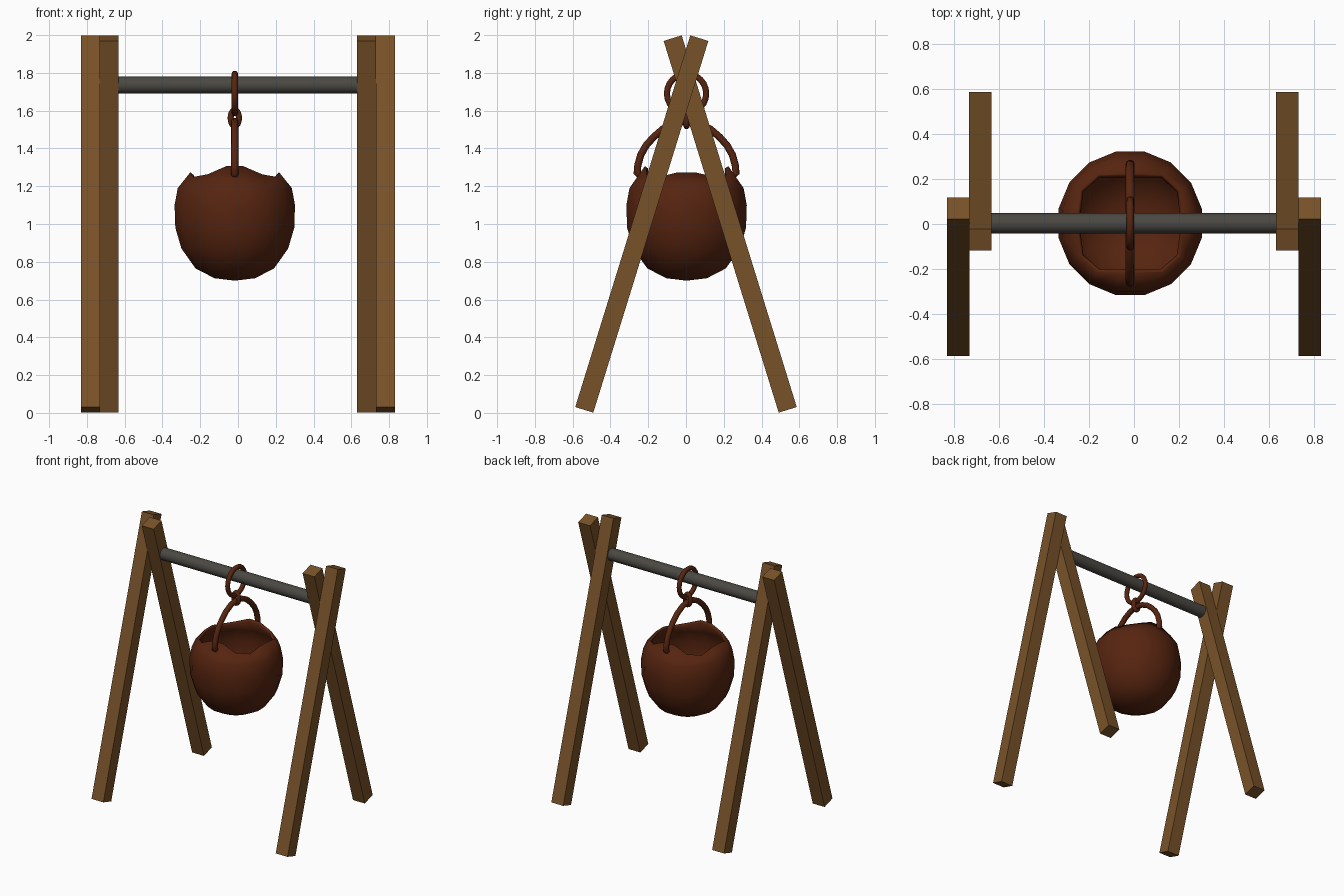
import bpy, bmesh, math
from mathutils import Matrix, Vector

if "Cube" in bpy.data.objects:
    bpy.data.objects.remove(bpy.data.objects["Cube"])


def material(name, rgb):
    m = bpy.data.materials.new(name)
    m.diffuse_color = (*rgb, 1)
    m.use_nodes = True
    m.node_tree.nodes["Principled BSDF"].inputs["Base Color"].default_value = m.diffuse_color
    return m


WOOD = material("brown wood", (0.19, 0.085, 0.022))
RUST = material("rusty iron", (0.095, 0.018, 0.005))
STEEL = material("dark grey metal", (0.07, 0.065, 0.055))


def finish(name, bm, mat, smooth=None):
    bmesh.ops.recalc_face_normals(bm, faces=bm.faces)
    me = bpy.data.meshes.new(name)
    bm.to_mesh(me)
    bm.free()
    me.materials.append(mat)
    ob = bpy.data.objects.new(name, me)
    bpy.context.collection.objects.link(ob)
    if smooth:
        bpy.ops.object.select_all(action='DESELECT')
        ob.select_set(True)
        bpy.context.view_layer.objects.active = ob
        bpy.ops.object.shade_smooth_by_angle(angle=math.radians(smooth))
    return ob


def tube(name, path, radius, mat, side, closed=False, n=10):
    """Sweep a circle along a planar path; side is the plane's normal."""
    bm = bmesh.new()
    side = Vector(side)
    pts = [Vector(p) for p in path]
    rings = []
    for i, p in enumerate(pts):
        a = pts[i - 1] if closed or i else p
        b = pts[(i + 1) % len(pts)] if closed or i < len(pts) - 1 else p
        out = (b - a).normalized().cross(side)
        rings.append([bm.verts.new(p + radius * (math.cos(2 * math.pi * k / n) * side
                                                 + math.sin(2 * math.pi * k / n) * out))
                      for k in range(n)])
    for i in range(len(rings) - (0 if closed else 1)):
        r, s = rings[i], rings[(i + 1) % len(rings)]
        for k in range(n):
            bm.faces.new((r[k], r[(k + 1) % n], s[(k + 1) % n], s[k]))
    if not closed:
        bm.faces.new(rings[0])
        bm.faces.new(rings[-1])
    return finish(name, bm, mat, 50)


# Crossed legs: the back-footed leg sits beside the front-footed one on each end
LEAN = math.radians(17.2)
for side, x_front, x_back in (("left", -0.78, -0.682), ("right", 0.78, 0.68)):
    for end, x, s in (("front", x_front, -1), ("back", x_back, 1)):
        bm = bmesh.new()
        bmesh.ops.create_cube(bm, size=1, matrix=Matrix.Translation((x, s * 0.234, 1.0))
                              @ Matrix.Rotation(s * LEAN, 4, 'X')
                              @ Matrix.Diagonal((0.1, 0.1, 2.06, 1)))
        finish(f"{side}_{end}_leg", bm, WOOD)

# Cross bar
bm = bmesh.new()
bmesh.ops.create_cone(bm, cap_ends=True, segments=24, radius1=0.045, radius2=0.045, depth=1.36,
                      matrix=Matrix.Translation((0, 0.003, 1.735)) @ Matrix.Rotation(math.pi / 2, 4, 'Y'))
finish("cross_bar", bm, STEEL, 40)

# Pot: turned profile with a wavy rim, lowest on the diagonals
CX, CY, N = -0.017, 0.003, 16
profile = [(0.11, 0.713), (0.212, 0.765), (0.288, 0.87), (0.321, 0.98), (0.325, 1.10), (0.308, 1.19)]
bm = bmesh.new()
angles = [2 * math.pi * (k + 0.5) / N for k in range(N)]
rings = [[bm.verts.new((CX + r * math.cos(t), CY + r * math.sin(t), z)) for t in angles]
         for r, z in profile]
rim = []
for t in angles:
    c2, c4 = math.cos(2 * t), math.cos(4 * t)
    r = 0.248 - 0.022 * c4 + 0.008 * c2
    rim.append(bm.verts.new((CX + r * math.cos(t), CY + r * math.sin(t), 1.273 + 0.024 * c4 - 0.018 * c2)))
rings.append(rim)
pole = bm.verts.new((CX, CY, 0.70))
for k in range(N):
    j = (k + 1) % N
    bm.faces.new((pole, rings[0][j], rings[0][k]))
    for a, b in zip(rings, rings[1:]):
        bm.faces.new((a[k], a[j], b[j], b[k]))
pot = finish("pot", bm, RUST, 50)
wall = pot.modifiers.new("wall", 'SOLIDIFY')
wall.thickness = 0.02
wall.offset = -1

# Pot handle: arch over the opening, hooked into the rim
half = [(0.25, 1.262), (0.262, 1.268), (0.258, 1.31), (0.243, 1.365), (0.215, 1.415),
        (0.175, 1.46), (0.125, 1.503), (0.065, 1.533)]
arch = [(-y, z) for y, z in half] + [(0, 1.543)] + half[::-1]
tube("pot_handle", [(CX, CY + y, z) for y, z in arch], 0.02, RUST, (1, 0, 0))

# Small link joining the handle to the hanging ring
loop = [2 * math.pi * k / 16 for k in range(16)]
tube("small_link", [(CX, CY + 0.0, 1.56)] and
     [(CX + 0.022 * math.cos(t), CY, 1.561 + 0.042 * math.sin(t)) for t in loop],
     0.017, RUST, (0, 1, 0), True)

# Ring hanging over the bar
loop = [2 * math.pi * k / 24 for k in range(24)]
tube("hanging_ring", [(CX, CY + 0.104 * math.cos(t), 1.691 + 0.104 * math.sin(t)) for t in loop],
     0.017, RUST, (1, 0, 0), True)
